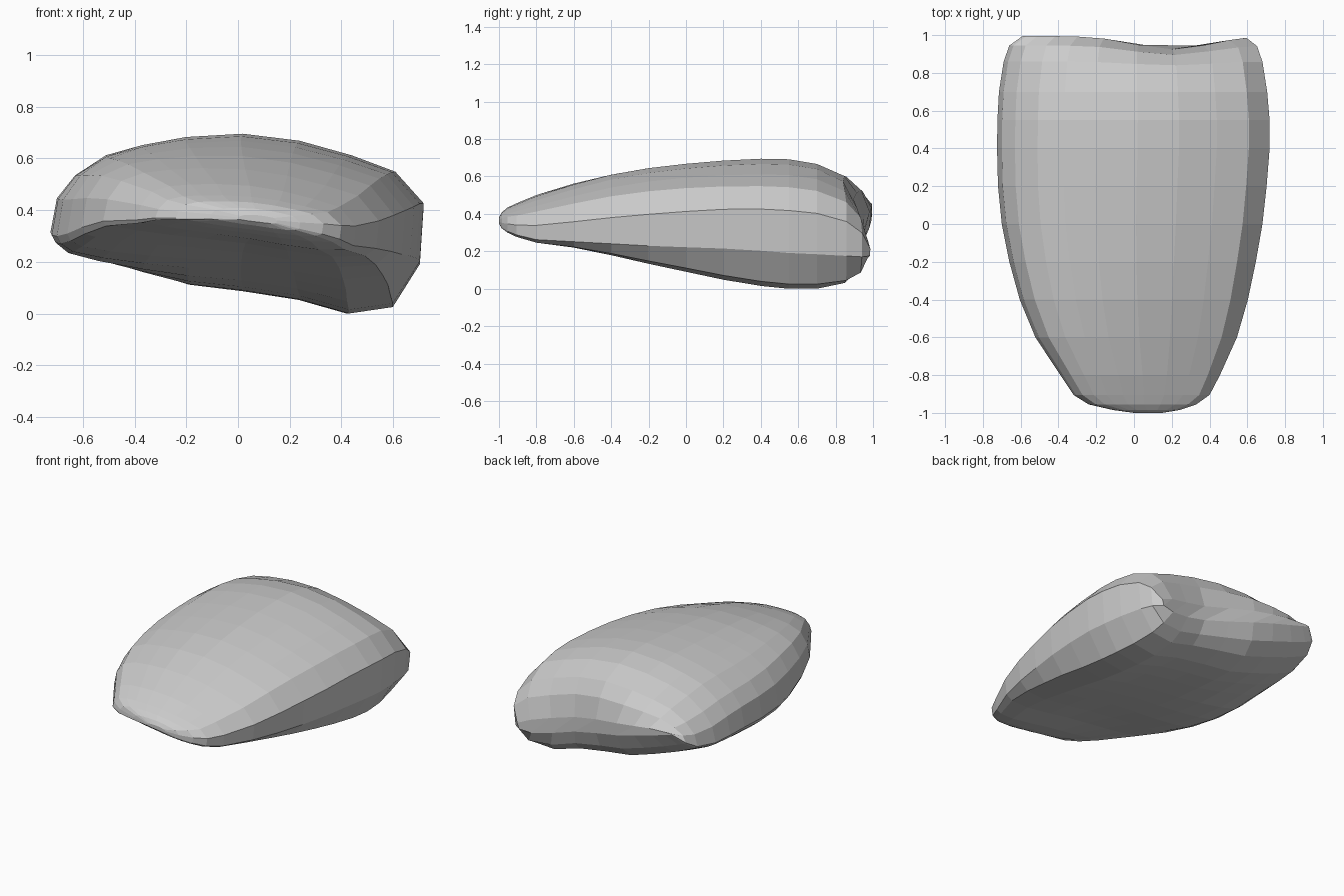
import bpy, bmesh, math

if "Cube" in bpy.data.objects:
    bpy.data.objects.remove(bpy.data.objects["Cube"])

# Widest cross-section (x, z), listed around the body from the left edge over the top
PROFILE = [(-.725, .29), (-.70, .44), (-.63, .53), (-.51, .61), (-.37, .65), (-.2, .682),
           (.02, .695), (.24, .667), (.44, .61), (.61, .545), (.72, .42), (.705, .192),
           (.6, .025), (.43, .0), (.24, .055), (.02, .09), (-.19, .11), (-.37, .14),
           (-.54, .175), (-.66, .21), (-.71, .26)]
SIDE_POINTS = {0, 1, 10, 11, 20}           # sink towards the front
RIGHT_CORNER = {12, 13}                    # move outwards towards the front
LIFT_SHARE = {0: .5, 20: .65}              # left edge follows the underside lift partly

# Stations: y, left x, right x, top z, bottom z, tilt, squeeze to rear ridge, rear hollow,
# lift of the left underside
STATIONS = [
    (-1.0, .0, .15, .38, .35, .01, 1, 0, 0),
    (-.985, -.11, .24, .405, .33, .03, 1, 0, 0),
    (-.955, -.24, .33, .43, .31, .045, 1, 0, 0),
    (-.905, -.32, .40, .452, .29, .06, 1, 0, 0),
    (-.8, -.39, .455, .495, .26, .075, 1, 0, -.015),
    (-.6, -.522, .545, .558, .23, .075, 1, 0, -.03),
    (-.4, -.605, .603, .61, .182, .055, 1, 0, -.045),
    (-.2, -.66, .645, .645, .13, .03, 1, 0, -.045),
    (0, -.70, .68, .668, .085, .01, 1, 0, -.03),
    (.2, -.72, .702, .685, .045, 0, 1, 0, -.005),
    (.4, -.725, .718, .695, .015, 0, 1, 0, .03),
    (.55, -.723, .718, .692, .0, 0, 1, 0, .055),
    (.7, -.715, .705, .667, .0, 0, 1, 0, .08),
    (.86, -.69, .68, .645, .0, 0, .87, .02, .09),
    (.945, -.66, .652, .635, .0, 0, .62, .05, .09),
    (.995, -.59, .595, .62, .0, 0, .2, .07, .09),
]


def section(y, left, right, top, bottom, tilt, squeeze, hollow, lift):
    """Fit the profile to one station."""
    points = []
    front = min(1, max(0, (.3 - y)))
    for i, (px, pz) in enumerate(PROFILE):
        u = (px + .725) / 1.445
        h = pz / .695
        share = LIFT_SHARE.get(i, 1 if i > 13 else 0) * max(0, 1 - u / .4)
        if i in SIDE_POINTS:
            h -= .11 * front
        if i in RIGHT_CORNER:
            u += .035 * front
            h += .05 * front
        x = left + u * (right - left)
        z = bottom + h * (top - bottom) - tilt * (u - .5) + lift * share
        # Rear ridge slopes from high left to low right, undercut on the left
        ridge = .322 - .25 * x
        power = 1.4 - .4 * u if z < ridge else 1
        z = ridge + squeeze ** power * (z - ridge)
        dip = hollow * math.exp(-((x - .2) / .28) ** 2)
        points.append((x, y - dip, z))
    return points


# Shell: loft through all stations
bm = bmesh.new()
rings = [[bm.verts.new(p) for p in section(*s)] for s in STATIONS]
n = len(PROFILE)
for a, b in zip(rings, rings[1:]):
    for i in range(n):
        j = (i + 1) % n
        bm.faces.new((a[i], a[j], b[j], b[i]))

# Close both ends with strips joining the upper and lower edges
for ring in (rings[0], rings[-1]):
    i, j = 0, n - 1
    while j - i > 2:
        bm.faces.new((ring[i], ring[i + 1], ring[j - 1], ring[j]))
        i, j = i + 1, j - 1
    bm.faces.new(ring[i:j + 1])
bmesh.ops.recalc_face_normals(bm, faces=bm.faces)

mesh = bpy.data.meshes.new("shell")
bm.to_mesh(mesh)
bm.free()
grey = bpy.data.materials.new("light grey")
grey.diffuse_color = (.6, .6, .6, 1)
grey.use_nodes = True
grey.node_tree.nodes["Principled BSDF"].inputs["Base Color"].default_value = grey.diffuse_color
mesh.materials.append(grey)
shell = bpy.data.objects.new("shell", mesh)
bpy.context.collection.objects.link(shell)
